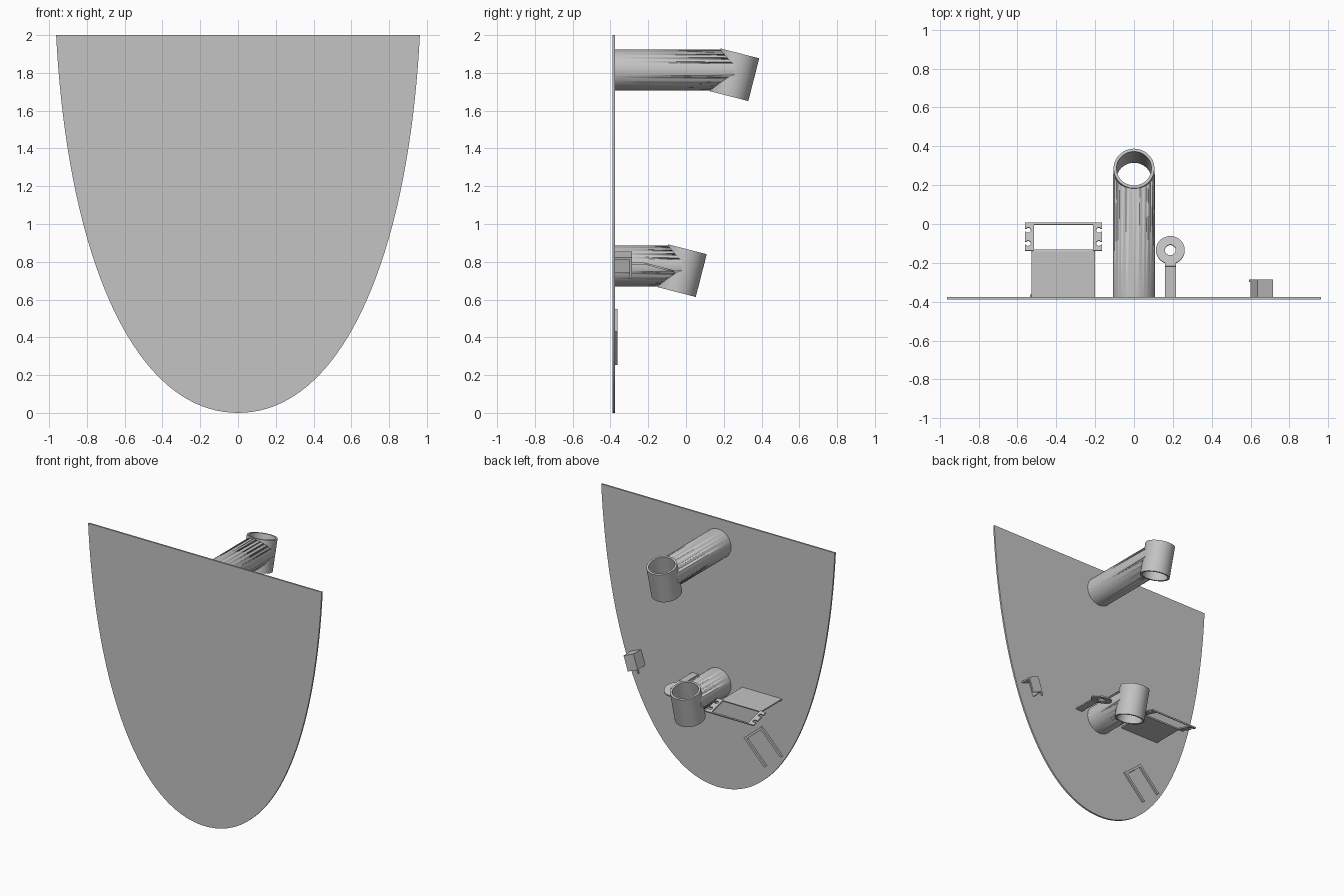
import bpy, bmesh, math
from mathutils import Vector

if "Cube" in bpy.data.objects:
    bpy.data.objects.remove(bpy.data.objects["Cube"])

WALL = -0.377                      # rear face of the shield plate
TILT = math.radians(15)
grey = bpy.data.materials.new("plain grey")
grey.diffuse_color = (0.55, 0.55, 0.55, 1)
grey.use_nodes = True
grey.node_tree.nodes["Principled BSDF"].inputs["Base Color"].default_value = grey.diffuse_color


def finish(name, bm, smooth=False):
    bmesh.ops.recalc_face_normals(bm, faces=bm.faces)
    me = bpy.data.meshes.new(name)
    bm.to_mesh(me)
    bm.free()
    me.materials.append(grey)
    ob = bpy.data.objects.new(name, me)
    bpy.context.collection.objects.link(ob)
    if smooth:
        bpy.context.view_layer.objects.active = ob
        ob.select_set(True)
        bpy.ops.object.shade_smooth_by_angle(angle=math.radians(35))
        ob.select_set(False)
    return ob


def slab(name, outline, origin, u, v, depth, smooth=False):
    """Extrude a 2D outline lying in the u, v plane by the vector depth."""
    o, u, v, d = map(Vector, (origin, u, v, depth))
    bm = bmesh.new()
    f = bm.faces.new([bm.verts.new(o + u * a + v * b) for a, b in outline])
    ext = bmesh.ops.extrude_face_region(bm, geom=[f])
    bmesh.ops.translate(bm, vec=d, verts=[e for e in ext["geom"] if isinstance(e, bmesh.types.BMVert)])
    return finish(name, bm, smooth)


def tube(name, start, end, outer, inner=0, n=64, smooth=True):
    """Solid cylinder, or a pipe when an inner radius is given."""
    a, b = Vector(start), Vector(end)
    rot = (b - a).to_track_quat('Z', 'Y')
    bm = bmesh.new()

    def loop(c, r):
        return [bm.verts.new(c + rot @ Vector((r * math.cos(t), r * math.sin(t), 0)))
                for t in (2 * math.pi * i / n for i in range(n))]
    rings = [loop(a, outer), loop(b, outer)]
    if inner:
        rings += [loop(b, inner), loop(a, inner)]
    pairs = list(zip(rings, rings[1:]))
    if inner:
        pairs.append((rings[-1], rings[0]))
    else:
        bm.faces.new(rings[0])
        bm.faces.new(rings[1])
    for p, q in pairs:
        for i in range(n):
            j = (i + 1) % n
            bm.faces.new((p[i], p[j], q[j], q[i]))
    return finish(name, bm, smooth)


def rect(u0, u1, v0, v1):
    return [(u0, v0), (u1, v0), (u1, v1), (u0, v1)]


X, Y, Z = (1, 0, 0), (0, 1, 0), (0, 0, 1)
DOWN_Y = (0, math.cos(TILT), -math.sin(TILT))   # tilted platform direction
DOWN_N = (0, math.sin(TILT), math.cos(TILT))

# Shield plate: flat top, rounded point below
p = ((0, 0), (0.54, 0), (0.9, 0.8), (0.963, 2))
half = []
for i in range(41):
    t = i / 40
    w = ((1 - t)**3, 3 * t * (1 - t)**2, 3 * t * t * (1 - t), t**3)
    half.append([sum(k * q[c] for k, q in zip(w, p)) for c in (0, 1)])
outline = half + [(-x, z) for x, z in reversed(half[1:])]
slab("shield_plate", outline, (0, -0.39, 0), X, Z, (0, WALL + 0.39, 0), True)

# Two arms, each ending in a tilted open sleeve
for label, dy, dz in (("upper", 0, 0), ("lower", -0.278, -1.037)):
    top = Vector((0, 0.286 + dy, 1.903 + dz))
    low = Vector((0, 0.228 + dy, 1.677 + dz))
    tube(label + "_sleeve", low, top, 0.105, 0.09)
    mid = (top + low) / 2
    arm = tube(label + "_arm", (0, WALL - 0.002, 1.815 + dz), (0, mid.y, 1.815 + dz), 0.108)
    axis = top - low
    cutter = tube(label + "_arm_cutter", low - axis, top + axis, 0.1035)
    cutter.hide_render = True
    cutter.hide_set(True)
    mod = arm.modifiers.new("sleeve_cut", 'BOOLEAN')
    mod.operation = 'DIFFERENCE'
    mod.object = cutter
    bpy.context.view_layer.objects.active = arm
    bpy.ops.object.modifier_apply(modifier=mod.name)
    bpy.data.objects.remove(cutter)

# Ring holder: flat stem, bent down to a washer-shaped ring
slab("ring_stem", rect(0.16, 0.215, WALL, -0.22), (0, 0, 0.786), X, Y, (0, 0, 0.01))
slab("ring_neck", rect(0.16, 0.215, 0, 0.026), (0, -0.22, 0.786), X, DOWN_Y, Vector(DOWN_N) * 0.01)
c = Vector((0.187, -0.22, 0.786)) + Vector(DOWN_Y) * 0.087
tube("holder_ring", c, c + Vector(DOWN_N) * 0.01, 0.074, 0.028, 48)

# Shelf with a tilted open frame
slab("shelf", rect(-0.527, -0.2, WALL, -0.14), (0, 0, 0.787), X, Y, (0, 0, 0.01))
hinge = (0, -0.14, 0.787)
thick = Vector(DOWN_N) * 0.01
slab("frame_front_bar", rect(-0.517, -0.212, 0.14, 0.15), hinge, X, DOWN_Y, thick)
slab("frame_back_bar", rect(-0.517, -0.212, -0.004, 0.006), hinge, X, DOWN_Y, thick)

# Side flanges, each with two keyhole notches open to the outside
flange = [(0.048, 0), (0, 0)]
for v in (0.04, 0.11):
    flange.append((0, v - 0.008))
    for k in range(13):
        t = math.radians(215 + k * 290 / 12)
        flange.append((0.017 + 0.014 * math.cos(t), v + 0.014 * math.sin(t)))
    flange.append((0, v + 0.008))
flange += [(0, 0.15), (0.048, 0.15)]
for label, x0, s in (("left", -0.562, 1), ("right", -0.164, -1)):
    slab("frame_flange_" + label, [(x0 + s * u, v) for u, v in flange], hinge, X, DOWN_Y, thick)

# Slanted three-sided rail on the plate, open at its lower end
A, B = Vector((-0.365, 0, 0.55)), Vector((-0.22, 0, 0.43))
along, across = (B - A).normalized(), Vector((-0.17, 0, -0.175)).normalized()
w, length = (B - A).length, 0.245
b = 0.018
rail = [(0, 0), (w, 0), (w, length), (w - b, length), (w - b, b), (b, b), (b, length), (0, length)]
slab("slanted_rail", rail, A + Vector((0, WALL - 0.002, 0)), along, across, (0, 0.016, 0))

# Small tilted clip: two walls and an outer cap with a short lip
P = Vector((0.635, 0, 0.855))
du, dv = Vector((0.081, 0, -0.033)), Vector((-0.035, 0, -0.11))
out = (0, 0.08, 0)
base = P + Vector((0, WALL - 0.002, 0))
slab("clip_top_wall", rect(0, 1, 0, 0.09), base, du, dv, out)
slab("clip_side_wall", rect(0, 0.12, 0.09, 1), base, du, dv, out)
slab("clip_cap", rect(0, 1, 0, 1), base + Vector(out), du, dv, (0, 0.012, 0))
slab("clip_lip", rect(0, 0.12, 1, 1.25), base + Vector(out), du, dv, (0, 0.012, 0))
